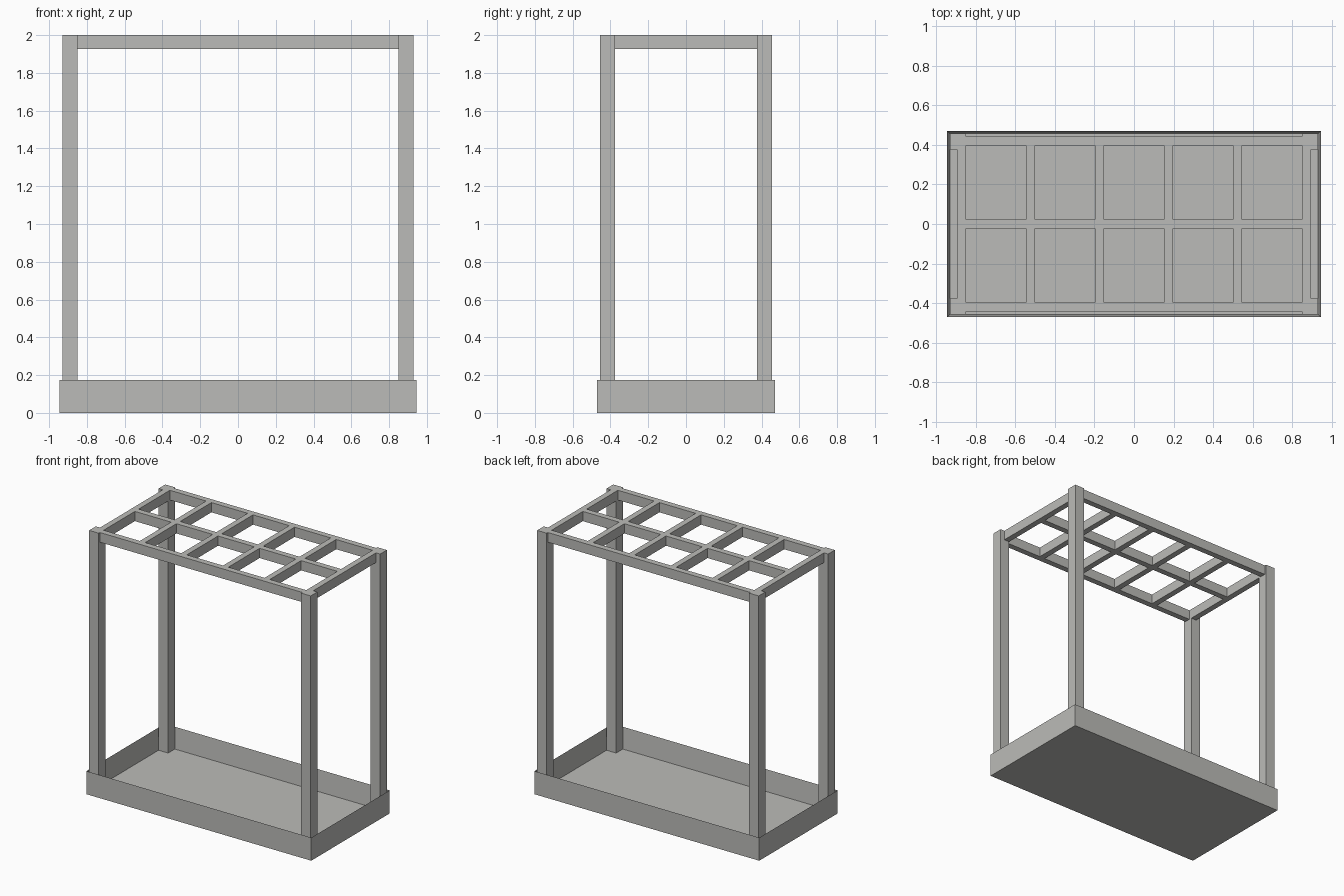
import bpy
import bmesh

cube = bpy.data.objects.get("Cube")
if cube:
    bpy.data.objects.remove(cube, do_unlink=True)

grey = bpy.data.materials.new("warm_grey_metal")
colour = (0.5, 0.5, 0.48, 1)
grey.use_nodes = True
grey.diffuse_color = colour
grey.node_tree.nodes["Principled BSDF"].inputs["Base Color"].default_value = colour

HALF_X, HALF_Y = 0.944, 0.47      # tray outside
TRAY_H, SHEET = 0.175, 0.014      # tray height and sheet thickness
POST = 0.08
TOP, RAIL_H = 2.0, 0.074


def add_object(name, bm):
    bmesh.ops.recalc_face_normals(bm, faces=bm.faces)
    mesh = bpy.data.meshes.new(name)
    bm.to_mesh(mesh)
    bm.free()
    mesh.materials.append(grey)
    obj = bpy.data.objects.new(name, mesh)
    bpy.context.collection.objects.link(obj)
    return obj


def box_mesh(lo, hi):
    bm = bmesh.new()
    bmesh.ops.create_cube(bm, size=1)
    for v in bm.verts:
        for i in range(3):
            v.co[i] = lo[i] if v.co[i] < 0 else hi[i]
    return bm


# Open tray: the top is inset for the rim, then pushed down to the floor
bm = box_mesh((-HALF_X, -HALF_Y, 0), (HALF_X, HALF_Y, TRAY_H))
top = max(bm.faces, key=lambda f: f.calc_center_median().z)
bmesh.ops.inset_region(bm, faces=[top], thickness=SHEET, use_even_offset=True)
for v in top.verts:
    v.co.z = SHEET
add_object("tray", bm)

# Four corner posts standing inside the tray walls
out_x, out_y = HALF_X - SHEET, HALF_Y - SHEET
for side, sx in (("left", 1), ("right", -1)):
    for end, sy in (("front", -1), ("back", 1)):
        xs = sorted((sx * out_x, sx * (out_x - POST)))
        ys = sorted((sy * out_y, sy * (out_y - POST)))
        add_object(f"{end}_{side}_post",
                   box_mesh((xs[0], ys[0], SHEET), (xs[1], ys[1], TOP)))

# Top rack: flat bars around two rows of five openings, extruded down
BAR = 0.045
inner_x, inner_y = out_x - POST, 0.397
pitch = (2 * inner_x + BAR) / 5
cuts_x = [-inner_x - BAR]
for i in range(5):
    start = -inner_x + i * pitch
    cuts_x += [start, start + pitch - BAR]
cuts_x.append(inner_x + BAR)
cuts_y = [-inner_y - BAR, -inner_y, -BAR / 2, BAR / 2, inner_y, inner_y + BAR]

bm = bmesh.new()
grid = [[bm.verts.new((x, y, TOP)) for y in cuts_y] for x in cuts_x]
last_i, last_j = len(cuts_x) - 2, len(cuts_y) - 2
for i in range(last_i + 1):
    for j in range(last_j + 1):
        opening = i % 2 == 1 and j % 2 == 1
        corner = i in (0, last_i) and j in (0, last_j)
        if not opening and not corner:
            bm.faces.new((grid[i][j], grid[i + 1][j],
                          grid[i + 1][j + 1], grid[i][j + 1]))
bmesh.ops.delete(bm, geom=[v for v in bm.verts if not v.link_faces], context="VERTS")
result = bmesh.ops.extrude_face_region(bm, geom=bm.faces[:], use_keep_orig=True)
for v in result["geom"]:
    if isinstance(v, bmesh.types.BMVert):
        v.co.z -= RAIL_H
add_object("top_rack", bm)
